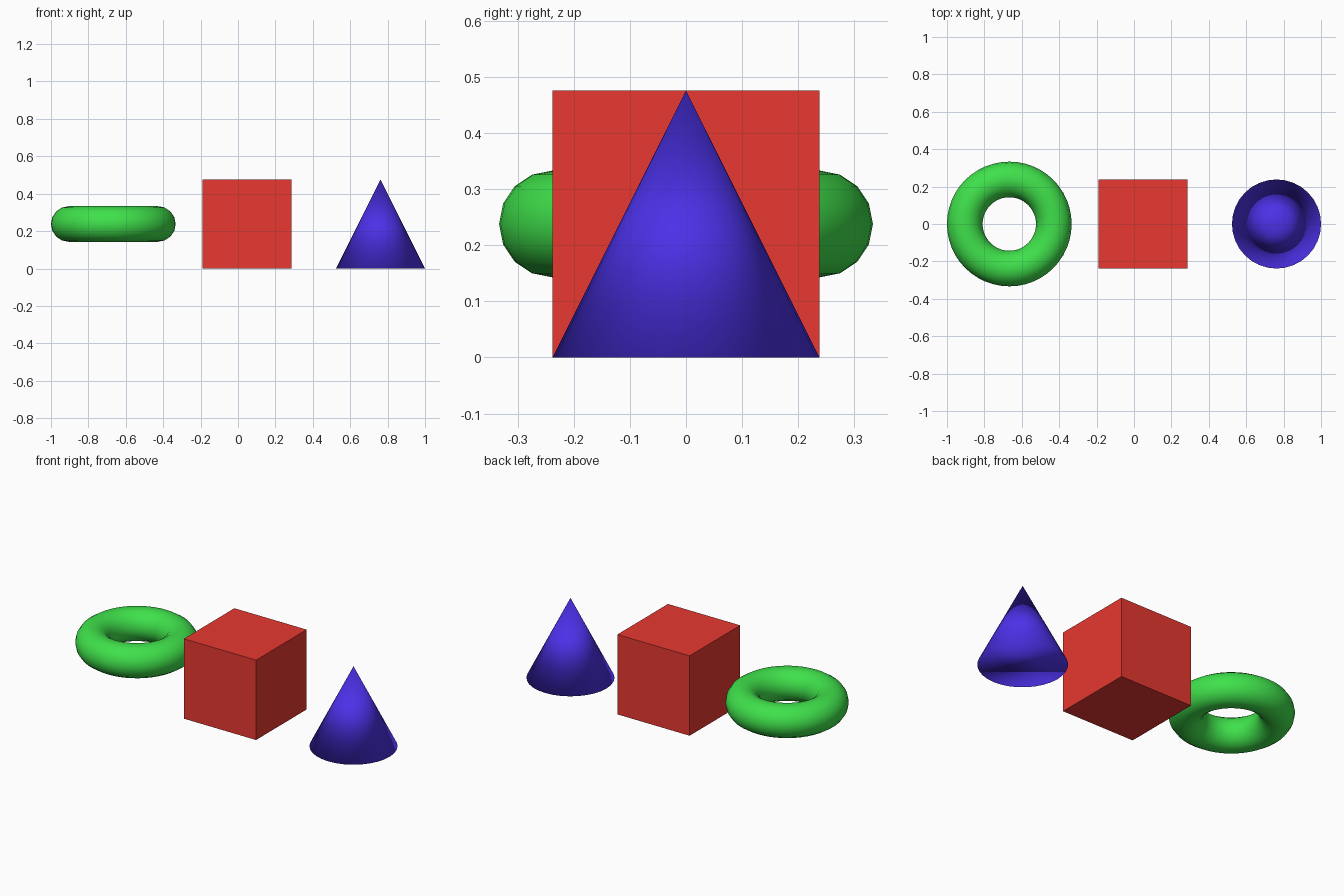
import bpy

if "Cube" in bpy.data.objects:
    bpy.data.objects.remove(bpy.data.objects["Cube"])

U = 2 / 8.4      # half the cube's edge; the row is 8.4 of these long
SHIFT = 0.2 * U  # centres the row on x = 0


def finish(name, color, smooth):
    obj = bpy.context.object
    obj.name = name
    mat = bpy.data.materials.new(name + "_color")
    mat.diffuse_color = (*color, 1)
    mat.use_nodes = True
    mat.node_tree.nodes["Principled BSDF"].inputs["Base Color"].default_value = mat.diffuse_color
    obj.data.materials.append(mat)
    if smooth:
        bpy.ops.object.shade_smooth()


# Green ring
bpy.ops.mesh.primitive_torus_add(
    major_segments=48, minor_segments=16, major_radius=U, minor_radius=0.4 * U,
    location=(-3 * U + SHIFT, 0, U))
finish("ring", (0.05, 0.75, 0.07), True)

# Red cube
bpy.ops.mesh.primitive_cube_add(size=2 * U, location=(SHIFT, 0, U))
finish("cube", (0.8, 0.04, 0.03), False)

# Blue cone, capped and smooth shaded all over
bpy.ops.mesh.primitive_cone_add(
    vertices=32, radius1=U, radius2=0, depth=2 * U,
    location=(3 * U + SHIFT, 0, U))
finish("cone", (0.07, 0.03, 0.8), True)
